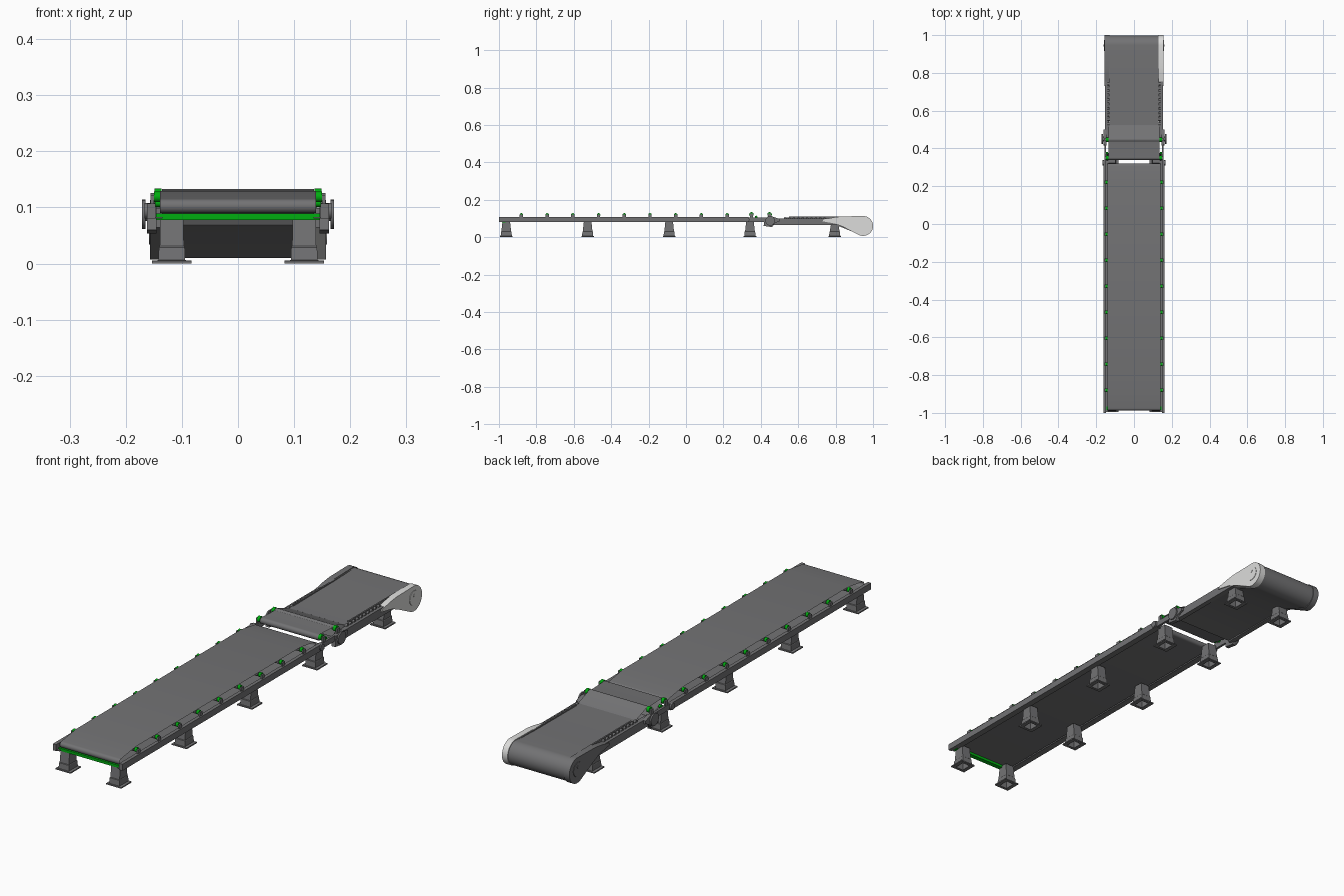
import bpy, bmesh, math


def material(name, rgb):
    m = bpy.data.materials.new(name)
    m.diffuse_color = (*rgb, 1)
    return m


GRAY = material("dark gray", (0.17, 0.17, 0.175))
GREEN = material("green", (0.0, 0.42, 0.005))
LIGHT = material("light gray", (0.72, 0.72, 0.71))


def finish(bm, name, mat):
    bmesh.ops.recalc_face_normals(bm, faces=bm.faces)
    me = bpy.data.meshes.new(name)
    bm.to_mesh(me)
    bm.free()
    ob = bpy.data.objects.new(name, me)
    bpy.context.collection.objects.link(ob)
    me.materials.append(mat)
    bpy.ops.object.select_all(action='DESELECT')
    ob.select_set(True)
    bpy.context.view_layer.objects.active = ob
    bpy.ops.object.shade_smooth_by_angle(angle=math.radians(32))
    return ob


def loft(rings, name, mat, cap=True):
    bm = bmesh.new()
    vs = [[bm.verts.new(p) for p in r] for r in rings]
    n = len(rings[0])
    for a, b in zip(vs, vs[1:]):
        for i in range(n):
            j = (i + 1) % n
            bm.faces.new((a[i], a[j], b[j], b[i]))
    if cap:
        bm.faces.new(vs[0])
        bm.faces.new(vs[-1])
    return finish(bm, name, mat)


def extrude(pts, x0, x1, name, mat=GRAY, cap=True):
    # side profile (y, z) pulled across x
    return loft([[(x, y, z) for y, z in pts] for x in (x0, x1)], name, mat, cap)


def box(name, x0, x1, y0, y1, z0, z1, mat=GRAY):
    return extrude([(y0, z0), (y1, z0), (y1, z1), (y0, z1)], x0, x1, name, mat)


def arc(cy, cz, r, a0, a1, n=12):
    out = []
    for i in range(n + 1):
        a = math.radians(a0 + (a1 - a0) * i / n)
        out.append((cy + r * math.cos(a), cz + r * math.sin(a)))
    return out


def rod(name, y, z, r, x0, x1, mat=GRAY, n=16):
    return extrude(arc(y, z, r, 0, 360, n)[:-1], x0, x1, name, mat)


# main belt: thin loop, humped over the carrying rollers
extrude(arc(-0.975, 0.1025, 0.0125, 270, 90) + [(-0.88, 0.129), (0.22, 0.129)]
        + arc(0.307, 0.1025, 0.0125, 90, -90), -0.139, 0.139, "main_belt", GRAY, False)

# transfer belt over two raised rollers
extrude(arc(0.352, 0.118, 0.013, 270, 90) + [(0.432, 0.127)]
        + arc(0.447, 0.120, 0.0125, 140, 50, 8)
        + [(0.53, 0.102), (0.53, 0.07), (0.45, 0.07), (0.44, 0.088)],
        -0.135, 0.135, "transfer_belt", GRAY, False)

# drive belt wrapped round the tail drum
extrude([(0.525, 0.068), (0.525, 0.104), (0.82, 0.106)]
        + arc(0.947, 0.06, 0.050, 90, -105, 28) + [(0.80, 0.066)],
        -0.131, 0.131, "drive_belt")

# green cross bar under the front end
box("front_cross_bar", -0.146, 0.146, -0.985, -0.965, 0.078, 0.089, GREEN)

roller_ys = [-0.88 + 0.1375 * i for i in range(9)]
for y in roller_ys:
    rod("carrying_roller", y, 0.119, 0.009, -0.136, 0.136)


def leg(cx, cy, top):
    # hollow foot, wide base block, then the post
    prof = [(0.015, 0.018, top - 0.012), (0.018, 0.022, 0), (0.035, 0.034, 0),
            (0.035, 0.034, 0.005), (0.024, 0.030, 0.006), (0.023, 0.028, 0.029),
            (0.0215, 0.026, 0.031), (0.0205, 0.020, top)]
    rings = [[(cx + a * hx, cy + b * hy, z) for a, b in
              ((-1, -1), (1, -1), (1, 1), (-1, 1))] for hx, hy, z in prof]
    loft(rings, "leg", GRAY)


housing = ([(0.73, 0.085), (0.735, 0.095), (0.79, 0.106), (0.83, 0.111)]
           + arc(0.947, 0.06, 0.053, 90, -115, 28) + [(0.84, 0.055), (0.80, 0.072)])

for s in (-1, 1):
    def sbox(name, x0, x1, *rest):
        box(name, s * x0, s * x1, *rest)

    def srod(name, y, z, r, x0, x1, mat=GRAY):
        rod(name, y, z, r, s * x0, s * x1, mat)

    # legs
    for y in (-0.961, -0.526, -0.09, 0.342):
        leg(s * 0.118, y, 0.086)
    leg(s * 0.118, 0.795, 0.07)

    # side rails: web with lips, joint piece and drive section
    sbox("main_rail", 0.147, 0.162, -1.0, 0.335, 0.080, 0.107)
    sbox("rail_lower_lip", 0.135, 0.148, -0.995, 0.335, 0.080, 0.083)
    sbox("joint_rail", 0.147, 0.157, 0.335, 0.46, 0.082, 0.105)
    sbox("drive_rail", 0.132, 0.153, 0.45, 0.82, 0.064, 0.099)

    # roller ends: green caps in gray holders
    for y in roller_ys:
        srod("roller_cap", y, 0.119, 0.0095, 0.139, 0.150, GREEN)
        sbox("roller_holder", 0.150, 0.156, y - 0.009, y + 0.009, 0.104, 0.122)

    # transfer roller supports with green caps
    for y in (0.350, 0.447):
        srod("transfer_roller_cap", y, 0.122, 0.012, 0.136, 0.149, GREEN)
        sbox("transfer_roller_arm", 0.149, 0.156, y - 0.008, y + 0.008, 0.090, 0.126)
    srod("small_green_stop", 0.375, 0.108, 0.007, 0.138, 0.148, GREEN)

    # pivot plates and tension knobs at the joint
    extrude([(0.415, 0.060), (0.46, 0.054), (0.475, 0.075), (0.50, 0.085),
             (0.50, 0.098), (0.47, 0.108), (0.42, 0.104)],
            s * 0.145, s * 0.162, "pivot_plate")
    srod("pivot_knob", 0.45, 0.088, 0.026, 0.165, 0.171)
    srod("pivot_shaft", 0.45, 0.088, 0.012, 0.160, 0.166)
    srod("joint_knob", 0.325, 0.094, 0.014, 0.160, 0.167)

    # row of small guide rollers along the drive section
    for i in range(10):
        srod("guide_roller", 0.53 + i * 0.0235, 0.100, 0.007, 0.131, 0.141)
    sbox("belt_guide", 0.126, 0.132, 0.55, 0.93, 0.100, 0.110)

    # tail drum housing, light on the motor side
    mat = LIGHT if s > 0 else GRAY
    extrude(housing, s * 0.131, s * 0.157, "drum_housing", mat)
    srod("drum_hub", 0.945, 0.064, 0.030, 0.156, 0.159, mat)
    srod("hub_pin", 0.945, 0.075, 0.006, 0.158, 0.161, mat)
